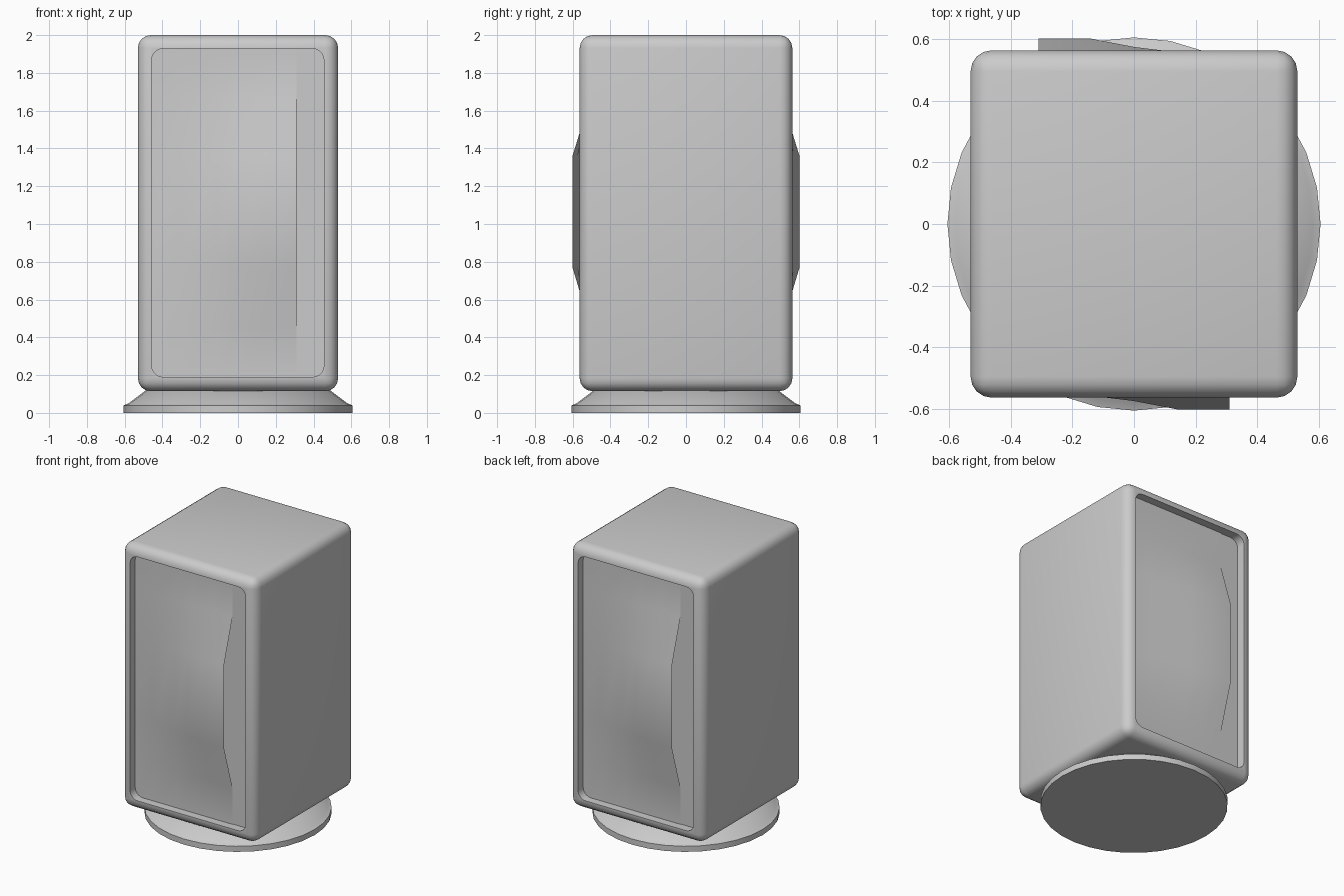
import bpy, bmesh, math
from mathutils import Vector

if "Cube" in bpy.data.objects:
    bpy.data.objects.remove(bpy.data.objects["Cube"])


def make_object(name, bm, angle=35):
    bmesh.ops.recalc_face_normals(bm, faces=bm.faces[:])
    mesh = bpy.data.meshes.new(name)
    bm.to_mesh(mesh)
    bm.free()
    ob = bpy.data.objects.new(name, mesh)
    bpy.context.collection.objects.link(ob)
    smooth(ob, angle)
    return ob


def smooth(ob, angle):
    bpy.ops.object.select_all(action='DESELECT')
    ob.select_set(True)
    bpy.context.view_layer.objects.active = ob
    bpy.ops.object.shade_smooth_by_angle(angle=math.radians(angle))


def rounded_box(lo, hi, radius, segments, only_y=False):
    bm = bmesh.new()
    bmesh.ops.create_cube(bm, size=1)
    lo, hi = Vector(lo), Vector(hi)
    for v in bm.verts:
        v.co = Vector([lo[i] + (v.co[i] + 0.5) * (hi[i] - lo[i]) for i in range(3)])
    edges = [e for e in bm.edges
             if not only_y or abs(e.verts[0].co.y - e.verts[1].co.y) > 1e-4]
    bmesh.ops.bevel(bm, geom=edges, offset=radius, segments=segments,
                    profile=0.5, affect='EDGES', clamp_overlap=True)
    return bm


# Rounded housing
body = make_object("housing", rounded_box((-0.53, -0.563, 0.115), (0.53, 0.563, 2.0), 0.068, 4))

# Shallow rounded pockets, front and back (half-turn copies)
for s in (-1, 1):
    x0, x1 = sorted((0.457 * s, -0.455 * s))
    y0, y1 = sorted((s * 0.50, s * 0.70))
    cutter = make_object("pocket_cutter",
                         rounded_box((x0, y0, 0.19), (x1, y1, 1.928), 0.06, 5, True))
    cutter.hide_render = True
    mod = body.modifiers.new("pocket", 'BOOLEAN')
    mod.operation = 'DIFFERENCE'
    mod.solver = 'EXACT'
    mod.object = cutter
    bpy.context.view_layer.objects.active = body
    bpy.ops.object.modifier_apply(modifier=mod.name)
    bpy.data.objects.remove(cutter)
smooth(body, 35)

# Bulged cover sheets with one lifted, open edge
X_BULGE = [(-0.458, 0), (-0.30, 0.18), (-0.11, 0.58), (0.0, 0.72), (0.14, 1), (0.31, 1)]
Z_BULGE = [(0.19, 0), (0.45, 0), (0.77, 1), (1.36, 1), (1.67, 0), (1.928, 0)]
for name, s in (("front_cover", 1), ("back_cover", -1)):
    bm = bmesh.new()
    grid = [[bm.verts.new((s * x, -s * (0.505 + 0.096 * a * b), z)) for x, a in X_BULGE]
            for z, b in Z_BULGE]
    for r0, r1 in zip(grid, grid[1:]):
        for i in range(len(r0) - 1):
            bm.faces.new((r0[i], r0[i + 1], r1[i + 1], r1[i]))
    cover = make_object(name, bm)
    if cover.data.polygons[0].normal.y * s > 0:
        cover.data.flip_normals()

# Round flared base, lathed
bm = bmesh.new()
profile = [(0.0, 0.0), (0.605, 0.0), (0.605, 0.04), (0.58, 0.05), (0.49, 0.118), (0.0, 0.118)]
verts = [bm.verts.new((r, 0, z)) for r, z in profile]
edges = [bm.edges.new(p) for p in zip(verts, verts[1:])]
bmesh.ops.spin(bm, geom=verts + edges, cent=(0, 0, 0), axis=(0, 0, 1),
               angle=math.tau, steps=32)
bmesh.ops.remove_doubles(bm, verts=bm.verts[:], dist=1e-4)
make_object("base", bm, 40)
